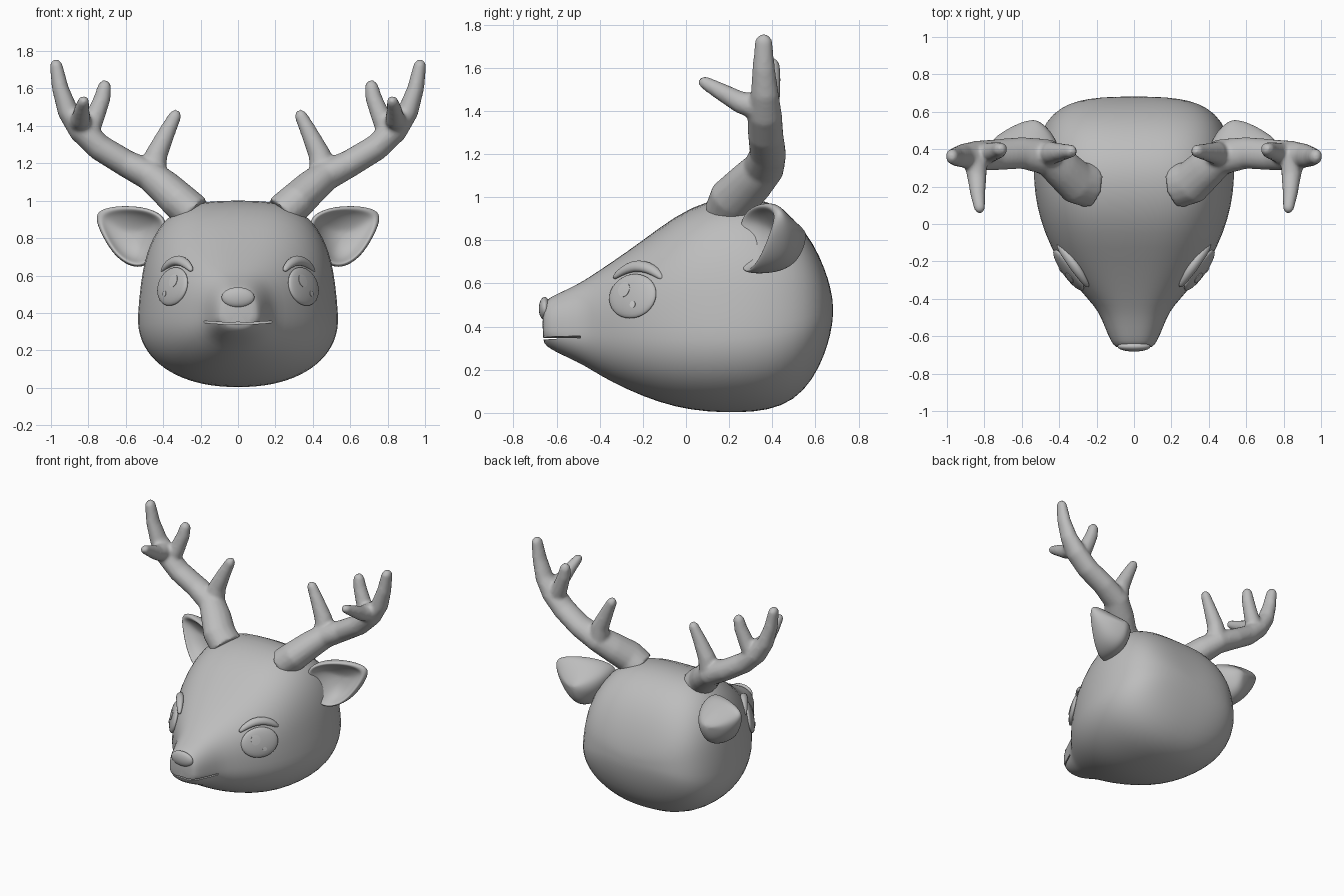
import bpy, bmesh, math
from mathutils import Vector, Matrix

if "Cube" in bpy.data.objects:
    bpy.data.objects.remove(bpy.data.objects["Cube"])


def material(name, v):
    m = bpy.data.materials.new(name)
    m.diffuse_color = (v, v, v, 1)
    m.use_nodes = True
    m.node_tree.nodes["Principled BSDF"].inputs["Base Color"].default_value = m.diffuse_color
    return m


GREY = material("clay grey", 0.51)
SHEEN = material("sheen grey", 0.55)
LIGHT = material("glint grey", 0.64)


def add(name, bm, mat=GREY):
    bmesh.ops.recalc_face_normals(bm, faces=bm.faces)
    me = bpy.data.meshes.new(name)
    bm.to_mesh(me)
    bm.free()
    ob = bpy.data.objects.new(name, me)
    bpy.context.collection.objects.link(ob)
    me.materials.append(mat)
    return ob


def mod(ob, kind, **props):
    m = ob.modifiers.new(kind.lower(), kind)
    for k, v in props.items():
        setattr(m, k, v)


def finish(ob, mirror=True, angle=50):
    if mirror:
        mod(ob, 'MIRROR', use_mirror_merge=False)
    bpy.ops.object.select_all(action='DESELECT')
    ob.select_set(True)
    bpy.context.view_layer.objects.active = ob
    bpy.ops.object.convert(target='MESH')
    bpy.ops.object.shade_smooth_by_angle(angle=math.radians(angle))


def loft(bm, rings):
    """Skin closed rings of points and cap both ends."""
    rows = [[bm.verts.new(p) for p in r] for r in rings]
    n = len(rows[0])
    for a, b in zip(rows, rows[1:]):
        for i in range(n):
            j = (i + 1) % n
            bm.faces.new((a[i], a[j], b[j], b[i]))
    bm.faces.new(rows[0])
    bm.faces.new(rows[-1])


def tube(bm, path, sides=12, squash=1.0):
    """Tapered tube through (x, y, z, radius) points with a rounded tip."""
    pts = [Vector(p[:3]) for p in path]
    rad = [p[3] for p in path]
    end = (pts[-1] - pts[-2]).normalized()
    pts.append(pts[-1] + end * rad[-1] * 0.7)
    rad.append(rad[-1] * 0.5)
    rings, u = [], None
    for i, p in enumerate(pts):
        t = (pts[min(i + 1, len(pts) - 1)] - pts[max(i - 1, 0)]).normalized()
        u = (u or Vector((0, 1, 0)))
        u = (u - t * u.dot(t)).normalized()
        v = t.cross(u)
        rings.append([p + rad[i] * (u * math.cos(a) * squash + v * math.sin(a))
                      for a in (2 * math.pi * k / sides for k in range(sides))])
    loft(bm, rings)


def ellipsoid(name, matrix, mat=GREY, mirror=True):
    bm = bmesh.new()
    bmesh.ops.create_uvsphere(bm, u_segments=32, v_segments=16, radius=1, matrix=matrix)
    finish(add(name, bm, mat), mirror)


# head: oval sections along y (y, half width, bottom, top, height of widest point)
SECTIONS = [
    (-0.665, 0.085, 0.335, 0.49, 0.40), (-0.65, 0.11, 0.31, 0.525, 0.39),
    (-0.60, 0.137, 0.28, 0.55, 0.38), (-0.50, 0.175, 0.235, 0.597, 0.375),
    (-0.44, 0.21, 0.20, 0.635, 0.375), (-0.35, 0.295, 0.145, 0.695, 0.375),
    (-0.20, 0.408, 0.075, 0.80, 0.375), (-0.05, 0.48, 0.025, 0.915, 0.37),
    (0.10, 0.525, 0.003, 0.987, 0.37), (0.25, 0.542, 0.0, 1.01, 0.375),
    (0.38, 0.534, 0.01, 0.985, 0.385), (0.50, 0.50, 0.055, 0.908, 0.41),
    (0.59, 0.44, 0.155, 0.79, 0.44), (0.645, 0.35, 0.275, 0.665, 0.46),
    (0.67, 0.25, 0.365, 0.58, 0.47), (0.682, 0.11, 0.44, 0.51, 0.475)]
N = 40
rings = []
for y, w, lo, hi, mid in SECTIONS:
    ring = []
    blend = min(1, max(0, (y + 0.3) / 0.4))      # crown gets squarer and tapers upward
    for k in range(N):
        c, s = math.cos(2 * math.pi * k / N), math.sin(2 * math.pi * k / N)
        e = 2 / (2.5 + 0.7 * blend if s > 0 else 2.2)
        h = hi - mid if s > 0 else mid - lo
        dz = math.copysign(abs(s) ** e, s)
        taper = 1 - 0.09 * blend * max(0, dz)
        ring.append((math.copysign(w * taper * abs(c) ** e, c), y, mid + h * dz))
    rings.append(ring)
bm = bmesh.new()
loft(bm, rings)
head = add("head", bm)
mod(head, 'SUBSURF', levels=1, render_levels=1)

# mouth: thin slit, slightly raised at the corners
bm = bmesh.new()
loft(bm, [[(x, -0.8, z), (x, -0.49, z), (x, -0.49, z + 0.01), (x, -0.8, z + 0.01)]
          for x, z in ((-0.3, 0.352), (-0.13, 0.344), (-0.05, 0.337), (0, 0.341),
                       (0.05, 0.337), (0.13, 0.344), (0.3, 0.352))])
cutter = add("mouth_cutter", bm)
cutter.hide_render = True
mod(head, 'BOOLEAN', object=cutter, operation='DIFFERENCE', solver='EXACT')
finish(head, False, 40)
bpy.data.objects.remove(cutter)

# nose
ellipsoid("nose", Matrix.Translation((0, -0.655, 0.483)) @ Matrix.Diagonal((0.088, 0.027, 0.054, 1)),
          mirror=False)

# eyes: frame with x along the cheek, y outward, z up
out = Vector((0.80, -0.57, 0.22)).normalized()
along = Vector((0.58, 0.81, 0)).normalized()
up = along.cross(out) * -1
up = up if up.z > 0 else -up
frame = Matrix.Translation((0.35, -0.247, 0.541)) @ Matrix((along, out, up)).transposed().to_4x4()
DEPTH = 0.028
ellipsoid("eye", frame @ Matrix.Diagonal((0.132, DEPTH, 0.105, 1)))


def eye_plate(name, u, v, ru, rv, mat):
    """Thin disc following the curved front of the eye."""
    bm = bmesh.new()
    bmesh.ops.create_circle(bm, cap_ends=True, cap_tris=True, segments=20, radius=1)
    bmesh.ops.subdivide_edges(bm, edges=bm.edges[:], cuts=3, use_grid_fill=True)
    for p in bm.verts:
        a, b = u + p.co.x * ru, v + p.co.y * rv
        d = DEPTH * math.sqrt(max(0, 1 - (a / 0.132) ** 2 - (b / 0.105) ** 2)) + 0.0025
        p.co = frame @ Vector((a, d, b))
    ob = add(name, bm, mat)
    mod(ob, 'SOLIDIFY', thickness=0.003, offset=0)
    finish(ob)


eye_plate("eye_glint", 0.025, -0.045, 0.015, 0.015, LIGHT)
eye_plate("eye_shine", -0.035, 0.026, 0.033, 0.036, SHEEN)

# eyebrows: flattened arched tube above the eye
bm = bmesh.new()
arch = [(-0.135, 0.087, 0.012), (-0.10, 0.114, 0.021), (-0.05, 0.137, 0.028), (0.0, 0.147, 0.031),
        (0.06, 0.139, 0.029), (0.11, 0.115, 0.024), (0.138, 0.093, 0.014)]
tube(bm, [(*(frame @ Vector((u, -0.006 - 0.4 * u * u, v))), r) for u, v, r in arch], squash=0.8)
brow = add("eyebrow", bm)
mod(brow, 'SUBSURF', levels=1, render_levels=1)
finish(brow)

# ears: cupped leaf, from the front hollow over the rim to the bulging back
RIM = [(0.38, 0.90), (0.44, 0.945), (0.52, 0.967), (0.62, 0.972), (0.70, 0.962), (0.76, 0.935),
       (0.752, 0.87), (0.71, 0.785), (0.66, 0.71), (0.60, 0.662), (0.54, 0.642), (0.48, 0.658),
       (0.43, 0.72), (0.39, 0.81)]
CX, CZ = 0.56, 0.82
LAYERS = [(0.12, 0.11), (0.45, 0.10), (0.74, 0.06), (0.86, 0.0), (0.95, -0.012), (1.01, 0.02),
          (1.01, 0.10), (0.92, 0.18), (0.68, 0.235), (0.35, 0.255), (0.1, 0.26)]
rings = []
for s, d in LAYERS:
    ring = []
    for x, z in RIM:
        px, pz = CX + (x - CX) * s, CZ + (z - CZ) * s
        thin = min(1, max(0.3, 1 - (px - 0.52) * 2.6)) * min(1, max(0.45, 1 - (pz - 0.84) * 4.5))
        ring.append((px, 0.265 + (px - 0.43) * 0.43 + (pz - CZ) * 0.15 + d * thin, pz))
    rings.append(ring)
bm = bmesh.new()
loft(bm, rings)
ear = add("ear", bm)
mod(ear, 'SUBSURF', levels=2, render_levels=2)
finish(ear, angle=80)

# antlers: beam and three prongs fused into one smooth form
bm = bmesh.new()
tube(bm, [(0.235, 0.205, 0.93, 0.103), (0.31, 0.225, 0.995, 0.101), (0.39, 0.30, 1.07, 0.093),
          (0.47, 0.36, 1.135, 0.083), (0.60, 0.38, 1.20, 0.073), (0.74, 0.37, 1.285, 0.071),
          (0.84, 0.365, 1.38, 0.069), (0.91, 0.365, 1.48, 0.056), (0.95, 0.36, 1.60, 0.045),
          (0.974, 0.36, 1.73, 0.034)], 16, 1.17)
tube(bm, [(0.46, 0.37, 1.13, 0.078), (0.435, 0.38, 1.25, 0.06), (0.378, 0.385, 1.37, 0.045),
          (0.333, 0.39, 1.46, 0.034)])
tube(bm, [(0.81, 0.37, 1.35, 0.064), (0.76, 0.385, 1.46, 0.052), (0.725, 0.395, 1.55, 0.045),
          (0.712, 0.40, 1.618, 0.036)])
tube(bm, [(0.85, 0.37, 1.41, 0.07), (0.84, 0.25, 1.44, 0.052), (0.835, 0.16, 1.49, 0.041),
          (0.825, 0.08, 1.535, 0.03)])
antler = add("antler", bm)
mod(antler, 'REMESH', mode='VOXEL', voxel_size=0.012, use_smooth_shade=True)
mod(antler, 'SMOOTH', factor=0.5, iterations=5)
finish(antler)
